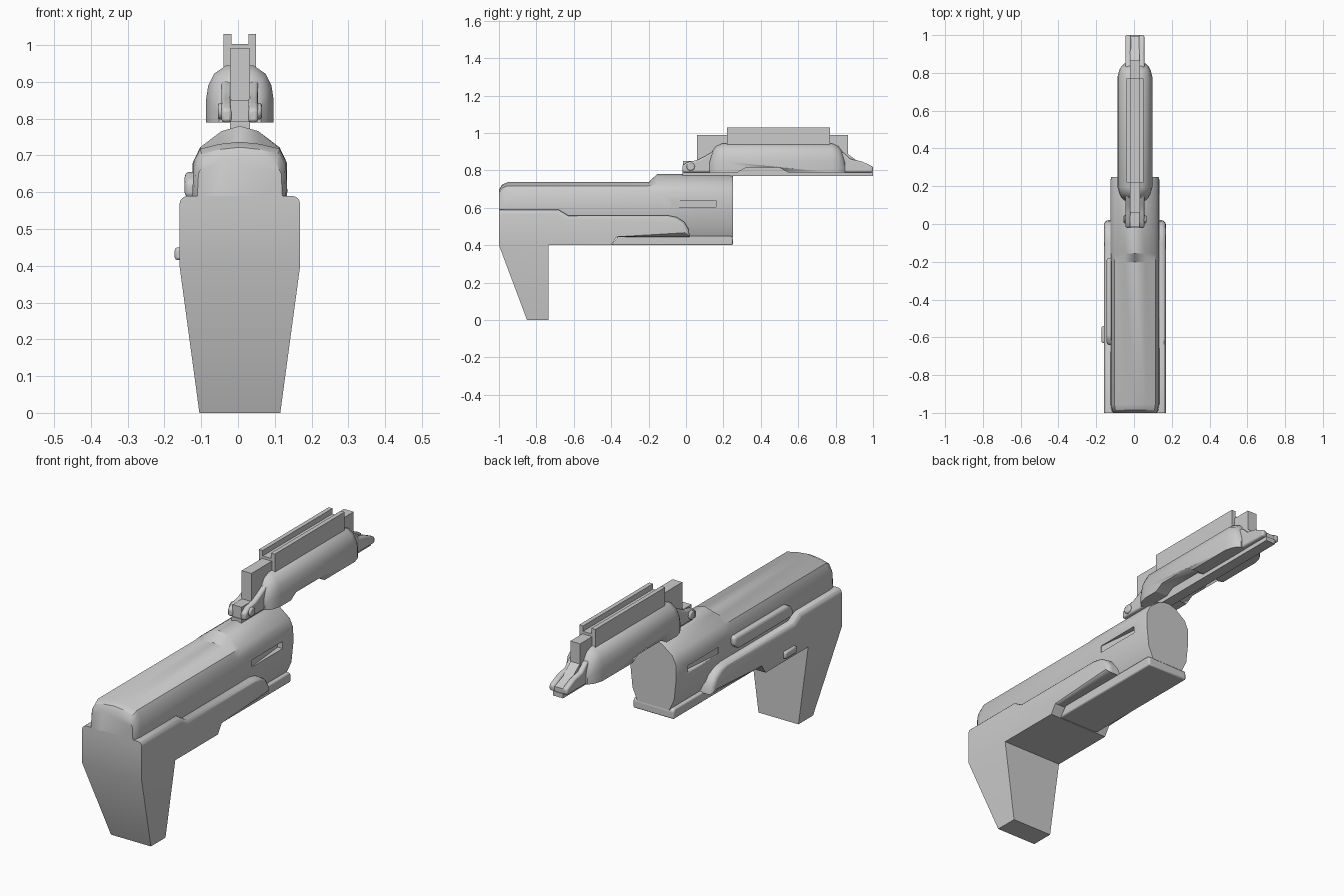
import bpy, bmesh, math
from mathutils import Vector

if "Cube" in bpy.data.objects:
    bpy.data.objects.remove(bpy.data.objects["Cube"])

CX = 0.005  # centre line of the body; the left button widens one side


def finish(name, bm, bevel=0, angle=35, segs=2):
    bmesh.ops.recalc_face_normals(bm, faces=bm.faces)
    me = bpy.data.meshes.new(name)
    bm.to_mesh(me)
    bm.free()
    ob = bpy.data.objects.new(name, me)
    bpy.context.collection.objects.link(ob)
    if bevel:
        m = ob.modifiers.new("bevel", 'BEVEL')
        m.width, m.segments, m.limit_method = bevel, segs, 'ANGLE'
        m.angle_limit = math.radians(30)
    bpy.ops.object.select_all(action='DESELECT')
    ob.select_set(True)
    bpy.context.view_layer.objects.active = ob
    bpy.ops.object.shade_smooth_by_angle(angle=math.radians(angle))
    return ob


def prism_bm(profile, x0, x1):
    bm = bmesh.new()
    f = bm.faces.new([bm.verts.new((x0, y, z)) for y, z in profile])
    r = bmesh.ops.extrude_face_region(bm, geom=[f])
    for v in r["geom"]:
        if isinstance(v, bmesh.types.BMVert):
            v.co.x = x1
    bmesh.ops.recalc_face_normals(bm, faces=bm.faces)
    return bm


def prism(name, profile, x0, x1, bevel=0, **kw):
    return finish(name, prism_bm(profile, x0, x1), bevel, **kw)


def rect(y0, y1, z0, z1):
    return [(y0, z0), (y1, z0), (y1, z1), (y0, z1)]


def loft(name, sections, **kw):
    """sections: (y, half outline from bottom side up to the centre top)"""
    bm = bmesh.new()
    rings = []
    for y, half in sections:
        pts = half + [(-x, z) for x, z in reversed(half[:-1])]
        rings.append([bm.verts.new((x + CX, y, z)) for x, z in pts])
    n = len(rings[0])
    for a, b in zip(rings, rings[1:]):
        for i in range(n):
            j = (i + 1) % n
            bm.faces.new((a[i], a[j], b[j], b[i]))
    bm.faces.new(rings[0])
    bm.faces.new(rings[-1])
    return finish(name, bm, **kw)


def scaled(half, sx, sz, z0):
    return [(x * sx, z0 + (z - z0) * sz) for x, z in half]


def cut(target, cutter):
    m = target.modifiers.new("cut", 'BOOLEAN')
    m.operation, m.object, m.solver = 'DIFFERENCE', cutter, 'EXACT'
    bpy.ops.object.select_all(action='DESELECT')
    bpy.context.view_layer.objects.active = target
    bpy.ops.object.modifier_apply(modifier=m.name)
    bpy.data.objects.remove(cutter)


# Lower frame with the grip, tapering towards the bottom
bm = prism_bm([(-1, .59), (-1, .4), (-.85, 0), (-.735, 0), (-.735, .4), (-.40, .4),
               (-.37, .445), (.02, .445), (.015, .485), (-.01, .525), (-.05, .55),
               (-.10, .56), (-.63, .56), (-.68, .59)], -1, 1)
bmesh.ops.bisect_plane(bm, geom=bm.verts[:] + bm.edges[:] + bm.faces[:],
                       plane_co=(0, 0, .4), plane_no=(0, 0, 1), dist=1e-5)
for v in bm.verts:
    half = .11 + .054 * min(v.co.z / .4, 1)
    v.co.x = CX + math.copysign(half, v.co.x)
rim = []
for e in bm.edges:
    mid = (e.verts[0].co + e.verts[1].co) / 2
    side = [abs(f.normal.x) > .9 for f in e.link_faces]
    if mid.z > .43 and mid.y > -.99 and len(side) == 2 and side[0] != side[1]:
        rim.append(e)
bmesh.ops.bevel(bm, geom=rim, offset=.022, segments=3, profile=.5, affect='EDGES')
finish("grip_frame", bm, angle=30)

# Upper body: low front, raised rear
low = [(.09, .44), (.12, .5), (.129, .6), (.125, .685), (.108, .718), (.055, .731), (0, .737)]
high = [(.09, .44), (.118, .5), (.129, .6), (.128, .68), (.108, .722), (.05, .766), (0, .78)]
body = loft("upper_body", [(-1, scaled(low, .9, .86, .44)), (-.985, scaled(low, .96, .95, .44)),
                           (-.955, low), (-.2, low), (-.155, high), (.235, high),
                           (.25, scaled(high, .97, .98, .44))], angle=32)
# Side recesses with a sloping floor
for s in (-1, 1):
    bm = bmesh.new()
    plan = [(.2, -.08), (.2, .16), (.102, .16), (.125, -.08)]
    f = bm.faces.new([bm.verts.new((CX + s * x, y, .605)) for x, y in plan])
    r = bmesh.ops.extrude_face_region(bm, geom=[f])
    for v in r["geom"]:
        if isinstance(v, bmesh.types.BMVert):
            v.co.z = .64
    cut(body, finish("recess_cutter", bm))

# Rail below the rear of the body
prism("lower_rail", [(-.40, .40), (.25, .40), (.25, .44), (.24, .45), (-.36, .45)],
      CX - .112, CX + .112, .014, segs=3)

# Left side panel and button
prism("side_panel", [(-.64, .585), (-.22, .585), (-.18, .61), (-.18, .655), (-.60, .655), (-.64, .63)],
      -.145, -.10, .014, segs=3)
prism("side_button", rect(-.63, -.54, .415, .45), -.172, -.14, .008)

# Sight housing with rounded ends and notched lower edge
hull = [(.092, .79), (.092, .85), (.086, .89), (.07, .922), (.038, .944), (0, .946)]
ends = [(.125, .62, .45), (.14, .78, .72), (.16, .9, .9), (.195, 1, 1)]
sections = [(y, scaled(hull, sx, sz, .79)) for y, sx, sz in ends]
sections += [(.975 - y, s) for y, s in reversed(sections)]
housing = loft("sight_housing", sections, angle=40)
cut(housing, prism("notch_cutter", [(.26, .78), (.32, .815), (.50, .815), (.56, .78)], -.2, .2))

# Central spine, base strip and twin top rails
prism("sight_spine", [(.06, .77), (.865, .77), (.865, .99), (.06, .99)], CX - .027, CX + .027)
prism("base_strip", rect(-.02, 1, .77, .792), CX - .027, CX + .027)
prism("channel_floor", rect(.22, .77, .93, 1.003), CX - .03, CX + .03)
for side, s in (("left", -1), ("right", 1)):
    a, b = sorted((CX + s * .023, CX + s * .044))
    prism("top_rail_" + side, rect(.22, .77, .93, 1.03), a, b)

# Mounting lugs at both ends
front = [(-.02, .79), (-.02, .825), (.01, .845), (.06, .855), (.10, .875), (.15, .905), (.2, .905), (.2, .79)]
rear = [(.8, .79), (.8, .90), (.845, .895), (.88, .86), (.94, .848), (1, .82), (1, .79)]
for side, s in (("left", -1), ("right", 1)):
    a, b = sorted((CX + s * .022, CX + s * .05))
    prism("front_lug_" + side, front, a, b, .008)
    prism("rear_lug_" + side, rear, a, b, .008)
prism("front_tongue", rect(-.015, .1, .78, .85), CX - .025, CX + .025)
prism("rear_tongue", [(.85, .78), (.995, .78), (.995, .815), (.93, .84), (.85, .90)], CX - .025, CX + .025)

# Cross pin through the front lugs
pin = [(.025 + .022 * math.cos(i * math.pi / 8), .82 + .022 * math.sin(i * math.pi / 8)) for i in range(16)]
prism("cross_pin", pin, CX - .06, CX + .06, .006)
